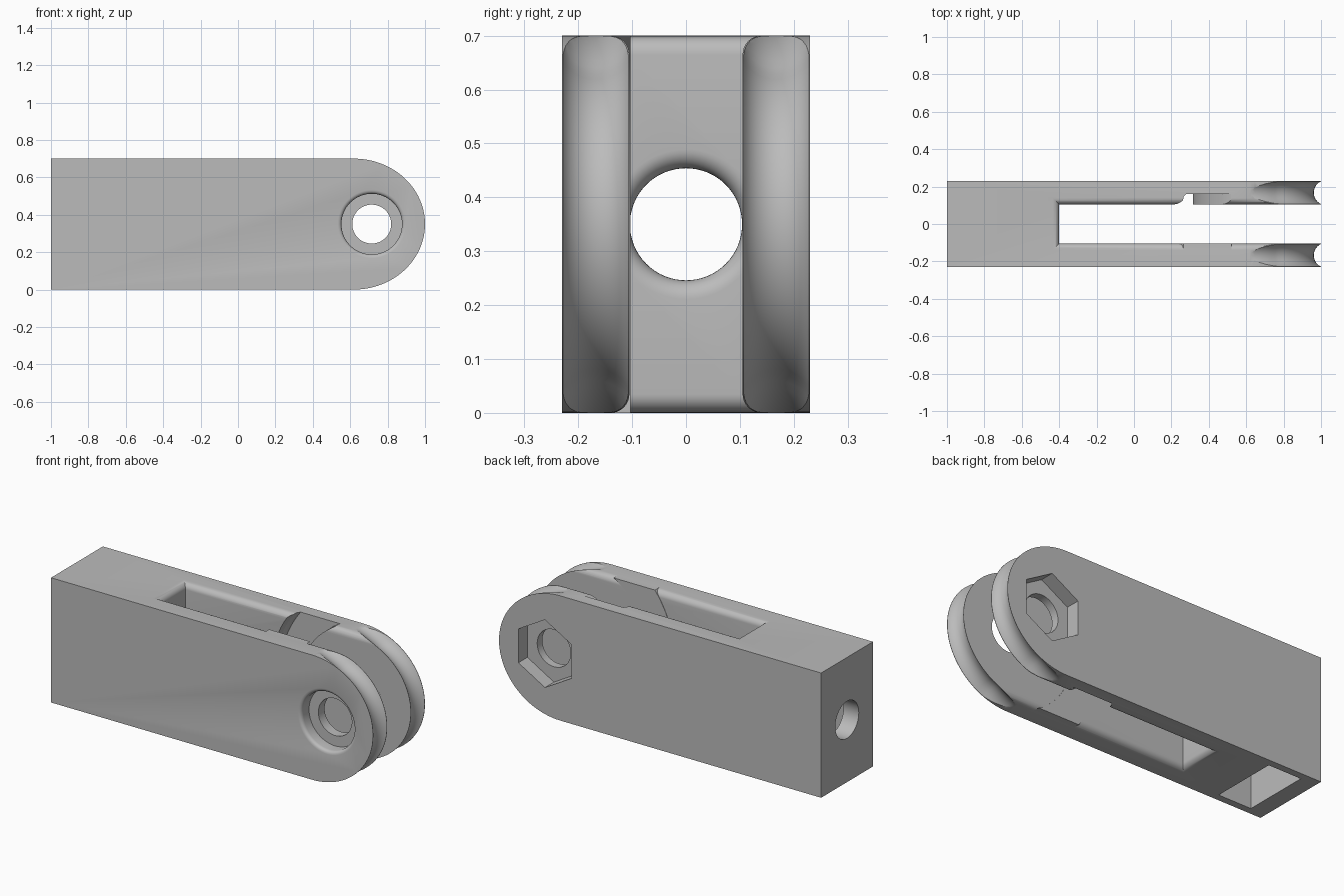
import bpy, bmesh
from math import sin, cos, pi, sqrt

default = bpy.data.objects.get("Cube")
if default:
    bpy.data.objects.remove(default, do_unlink=True)

AXLE = (0.715, 0.35)        # x, z of the cross hole
HALF_W, HEIGHT, SLOT = 0.23, 0.7, 0.105

grey = bpy.data.materials.new("mid grey")
grey.diffuse_color = (0.5, 0.5, 0.5, 1)
grey.use_nodes = True
grey.node_tree.nodes["Principled BSDF"].inputs["Base Color"].default_value = (0.5, 0.5, 0.5, 1)


def loft(name, rings, closed=False):
    """Join rings of equal point count; cap the ends unless closed."""
    bm = bmesh.new()
    loops = [[bm.verts.new(p) for p in ring] for ring in rings]
    n = len(loops[0])
    pairs = list(zip(loops, loops[1:]))
    if closed:
        pairs.append((loops[-1], loops[0]))
    for a, b in pairs:
        for i in range(n):
            j = (i + 1) % n
            bm.faces.new((a[i], a[j], b[j], b[i]))
    if not closed:
        bm.faces.new(loops[0])
        bm.faces.new(loops[-1])
    bmesh.ops.recalc_face_normals(bm, faces=bm.faces)
    mesh = bpy.data.meshes.new(name)
    bm.to_mesh(mesh)
    bm.free()
    mesh.materials.append(grey)
    obj = bpy.data.objects.new(name, mesh)
    bpy.context.collection.objects.link(obj)
    return obj


def turned(name, profile, sides=64, turn=0.0, closed=False):
    """Round solid about the cross hole axis from (radius, y) points."""
    rings = [[(AXLE[0] + r * cos(turn + 2 * pi * i / sides), y,
               AXLE[1] + r * sin(turn + 2 * pi * i / sides)) for i in range(sides)]
             for r, y in profile]
    return loft(name, rings, closed)


def cut(target, tool):
    """Subtract the tool from the target and discard the tool."""
    mod = target.modifiers.new("cut", 'BOOLEAN')
    mod.operation, mod.solver, mod.object = 'DIFFERENCE', 'EXACT', tool
    bpy.context.view_layer.objects.active = target
    bpy.ops.object.modifier_apply(modifier=mod.name)
    bpy.data.objects.remove(tool, do_unlink=True)


def fillet(d, r):
    """Widening of a rounded opening at depth d below the surface."""
    return 0 if d >= r else r - sqrt(r * r - (r - d) ** 2)


def box(name, x0, x1, y, z0, z1):
    return loft(name, [[(x0, -y, z), (x1, -y, z), (x1, y, z), (x0, y, z)] for z in (z0, z1)])


# Body: block with a rounded nose
angles = [-pi / 2 + pi * i / 48 for i in range(49)]
outline = [(-1, 0)] + [(0.62 + 0.38 * cos(t), 0.35 + 0.35 * sin(t)) for t in angles] + [(-1, HEIGHT)]
body = loft("clevis_body", [[(x, y, z) for x, z in outline] for y in (-HALF_W, HALF_W)])

# Slot with rounded top and bottom edges; the front prong keeps a square arc pad
R = 0.035
depths = [R * (1 - cos(pi / 2 * i / 8)) for i in range(9)]
levels = [(-0.1, R)] + [(d, fillet(d, R)) for d in depths]
levels += [(HEIGHT - z, f) for z, f in reversed(levels)]
slot = loft("slot_cutter", [[(-0.4 - f, -SLOT - f, z), (1.2, -SLOT - f, z),
                             (1.2, SLOT + f, z), (-0.4 - f, SLOT + f, z)] for z, f in levels])
cut(slot, turned("pad", [(0.4, -0.3), (0.57, -0.3), (0.57, -0.103), (0.4, -0.103)], 96, closed=True))
cut(body, slot)

# Arc channel inside the back prong
cut(body, turned("channel_cutter", [(0.4, 0), (0.4, 0.16), (0.56, 0.16), (0.57, 0.145), (0.572, 0.125),
                                    (0.585, 0.107), (0.6, 0.103), (0.6, 0)], 96, closed=True))

# Cross hole, round screw-head recess in front, hexagonal nut recess behind
cut(body, turned("cross_hole_cutter", [(0.104, -0.4), (0.104, 0.4)]))
rim = [(0.162 + fillet(d, 0.02), -HALF_W + d) for d in (0.02, 0.012, 0.006, 0.002, 0)]
cut(body, turned("head_cutter", [(0.162, -0.16)] + rim + [(0.182, -0.3)]))
cut(body, turned("nut_cutter", [(0.19, 0.15), (0.19, 0.3)], 6, pi / 2))

# Lengthwise hole flaring into the slot, with a nut pocket open below
flare = [(-1.2, 0)] + [(-0.4 - d, fillet(d, R)) for d in reversed(depths)] + [(-0.35, R)]
cut(body, loft("long_hole_cutter", [[(x, (0.104 + f) * cos(2 * pi * i / 64), 0.35 + (0.104 + f) * sin(2 * pi * i / 64))
                                     for i in range(64)] for x, f in flare]))
cut(body, box("pocket_cutter", -0.905, -0.70, 0.19, -0.1, 0.54))

# Concave groove around the nose of each prong, fading in along the curve
for side in (-1, 1):
    rings = []
    for t in angles:
        nx, nz = 0.35 * cos(t), 0.38 * sin(t)
        length = sqrt(nx * nx + nz * nz)
        nx, nz = nx / length, nz / length
        off = 0.068 - 0.04 * min(1, cos(t) / 0.42)
        ring = []
        for k in range(32):
            a = 2 * pi * k / 32
            out = off + 0.067 * cos(a)
            ring.append((0.62 + 0.38 * cos(t) + nx * out, side * 0.1675 + 0.067 * sin(a),
                         0.35 + 0.35 * sin(t) + nz * out))
        rings.append(ring)
    cut(body, loft("groove_cutter", rings))

# Smooth shading with crisp edges
bpy.ops.object.select_all(action='DESELECT')
body.select_set(True)
bpy.context.view_layer.objects.active = body
bpy.ops.object.shade_smooth_by_angle(angle=pi / 6)
